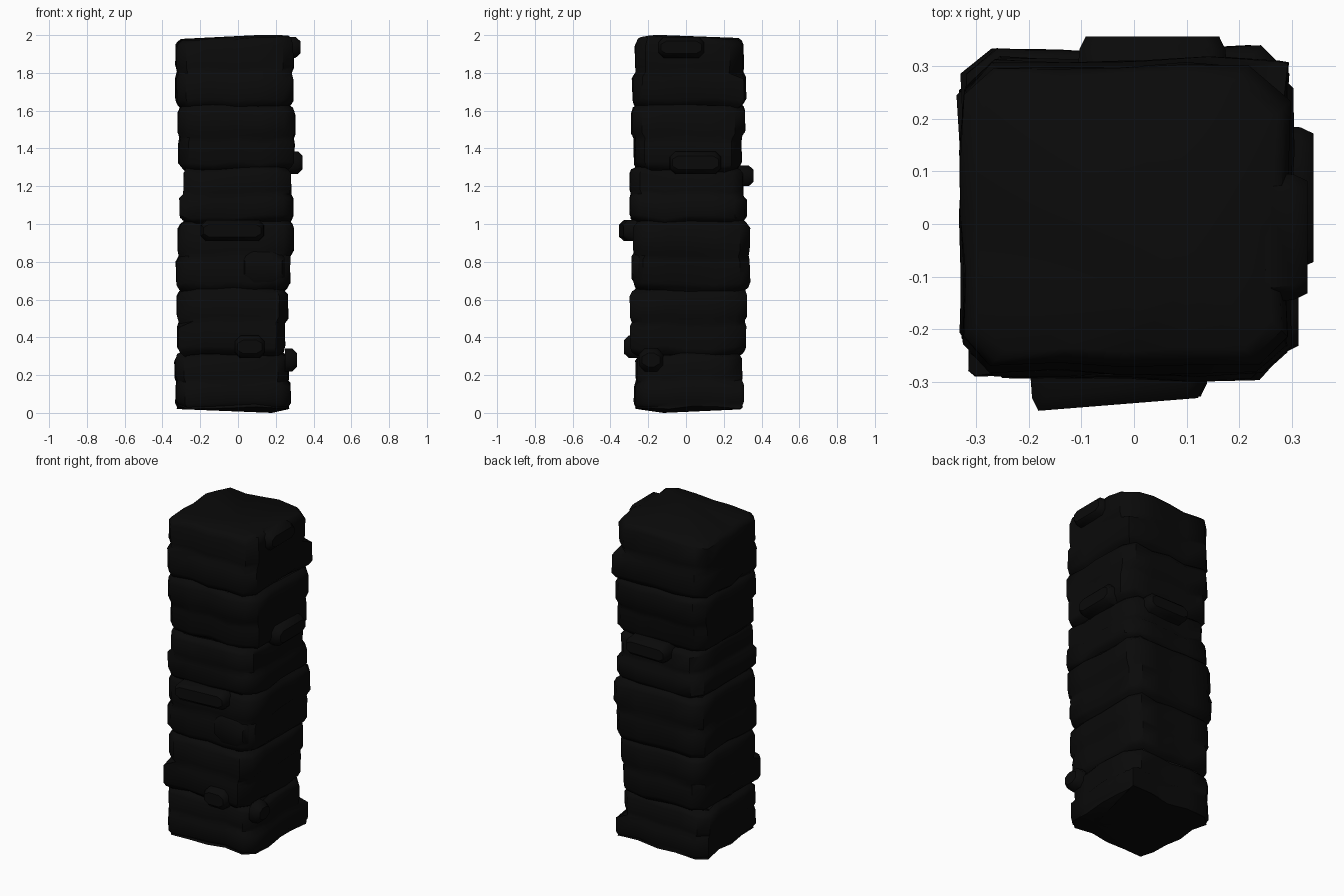
import bpy, bmesh, math, random
from mathutils import Vector

random.seed(4)
cube = bpy.data.objects.get("Cube")
if cube:
    bpy.data.objects.remove(cube, do_unlink=True)

# One dark stone colour for the whole pillar
stone = bpy.data.materials.new("charcoal stone")
stone.use_nodes = True
colour = (0.003, 0.003, 0.003, 1)
stone.diffuse_color = colour
bsdf = stone.node_tree.nodes["Principled BSDF"]
bsdf.inputs["Base Color"].default_value = colour
bsdf.inputs["Roughness"].default_value = 0.9


def finish(name, bm):
    bmesh.ops.recalc_face_normals(bm, faces=bm.faces)
    mesh = bpy.data.meshes.new(name)
    bm.to_mesh(mesh)
    bm.free()
    mesh.materials.append(stone)
    ob = bpy.data.objects.new(name, mesh)
    bpy.context.collection.objects.link(ob)
    bpy.ops.object.select_all(action="DESELECT")
    ob.select_set(True)
    bpy.context.view_layer.objects.active = ob
    bpy.ops.object.shade_smooth_by_angle(angle=math.radians(45))


def jitter(amount):
    return random.uniform(-amount, amount)


def outline(x0, x1, y0, y1, cuts):
    """Square outline with worn corners and extra points along each side."""
    corners = [Vector(p) for p in ((x0, y0), (x1, y0), (x1, y1), (x0, y1))]
    points = []
    for i, a in enumerate(corners):
        j = (i + 1) % 4
        side = (corners[j] - a).normalized()
        start, end = a + side * cuts[i], corners[j] - side * cuts[j]
        points += [start.lerp(end, t) for t in (0, 0.25, 0.5, 0.75, 1)]
    return points


def course(name, z0, z1, low, high, spur=None, bottom=False, top=False):
    """One worn course; a spur corner stays sharp low down and is worn above."""
    bm = bmesh.new()
    # height fraction, inset
    rows = [(-0.02, 0.035), (0.03, 0.012), (0.1, 0), (0.42, 0), (0.5, 0.008),
            (0.58, 0), (0.9, 0), (0.97, 0.012), (1.02, 0.035)]
    if bottom:
        rows[0] = (0, 0.008)
    if top:
        rows[-1] = (1, 0.03)
    # Each column leans inward and rides up or down, so seams wander
    wear = [(random.uniform(0, 0.014), jitter(0.01)) for _ in range(20)]
    rings = []
    for f, inset in rows:
        mix = 0 if f < 0.45 else (0.5 if f < 0.55 else 1)
        x0, x1, y0, y1 = [a + (b - a) * mix for a, b in zip(low, high)]
        cuts = [0.055] * 4
        if spur is not None:
            cuts[spur] = 0.012 if f < 0.5 else 0.075
        ring = []
        points = outline(x0 + inset, x1 - inset, y0 + inset, y1 - inset, cuts)
        for p, (push, lift) in zip(points, wear):
            q = p - p.normalized() * (push + random.uniform(0, 0.007))
            z = z0 + (z1 - z0) * f + lift + jitter(0.004)
            if top and f > 0.9:
                z = min(z + 0.03 * q.x - 0.02 * q.y, 2)
            ring.append(bm.verts.new((q.x, q.y, z)))
        rings.append(ring)
    for a, b in zip(rings, rings[1:]):
        for i in range(len(a)):
            j = (i + 1) % len(a)
            bm.faces.new((a[i], a[j], b[j], b[i]))
    # Close only the exposed ends
    caps = []
    if bottom:
        caps.append((rings[0], (0.18, -0.12, 0)))
    if top:
        caps.append((rings[-1], (0.1, -0.12, 2)))
    for ring, centre in caps:
        hub = bm.verts.new(centre)
        for i, v in enumerate(ring):
            bm.faces.new((v, ring[(i + 1) % len(ring)], hub))
    finish(name, bm)


def facing(name, side, u0, u1, z0, z1, reach, skew=0.0):
    """A tapering stone standing out of one side, skewed along its length."""
    bm = bmesh.new()
    edge = (z1 - z0) / 4
    mid = (z0 + z1) / 2
    rings = []
    for depth, inset, squash in ((0.25, 0, 1), (reach - 0.025, 0.006, 1), (reach, 0.018, 0.6)):
        ring = []
        a, b = u0 + inset, u1 - inset
        for u, z in ((a + edge, z0), (b - edge, z0), (b, z0 + edge), (b, z1 - edge),
                     (b - edge, z1), (a + edge, z1), (a, z1 - edge), (a, z0 + edge)):
            z = mid + (z - mid) * squash
            d = depth - skew * (u - u0) if depth > 0.25 else depth
            place = {"front": (u, -d), "back": (u, d), "left": (d, u)}[side]
            ring.append(bm.verts.new((*place, z)))
        rings.append(ring)
    for a, b in zip(rings, rings[1:]):
        for i in range(8):
            j = (i + 1) % 8
            bm.faces.new((a[i], a[j], b[j], b[i]))
    bm.faces.new(rings[-1])
    finish(name, bm)


# Stacked courses, with the extents of their lower and upper rows
course("base_course", 0.03, 0.31, (-0.34, 0.285, -0.28, 0.315), (-0.345, 0.275, -0.27, 0.305),
       spur=2, bottom=True)
course("second_course", 0.31, 0.65, (-0.325, 0.26, -0.3, 0.325), (-0.33, 0.275, -0.3, 0.33),
       spur=0)
course("third_course", 0.65, 1.01, (-0.335, 0.28, -0.285, 0.345), (-0.325, 0.3, -0.285, 0.345))
course("fourth_course", 1.01, 1.29, (-0.315, 0.3, -0.305, 0.325), (-0.295, 0.285, -0.305, 0.31))
course("fifth_course", 1.29, 1.625, (-0.32, 0.305, -0.28, 0.3), (-0.325, 0.31, -0.295, 0.32))
course("top_course", 1.625, 1.982, (-0.335, 0.295, -0.29, 0.32), (-0.335, 0.3, -0.275, 0.31),
       spur=2, top=True)

# Boldly projecting stones
facing("front_ledge_stone", "front", -0.2, 0.14, 0.91, 1.02, 0.357, 0.08)
facing("front_low_stone", "front", -0.02, 0.145, 0.29, 0.41, 0.328)
facing("back_ledge_stone", "back", -0.11, 0.18, 1.2, 1.31, 0.357)
facing("left_ledge_stone", "left", -0.09, 0.19, 1.265, 1.385, 0.342)
facing("left_top_stone", "left", -0.15, 0.1, 1.88, 1.99, 0.33)
facing("left_low_stone", "left", -0.25, -0.12, 0.22, 0.34, 0.313)

# Shallow stone standing beside the recess under the front ledge
facing("front_third_stone", "front", 0.02, 0.25, 0.67, 0.87, 0.288)
